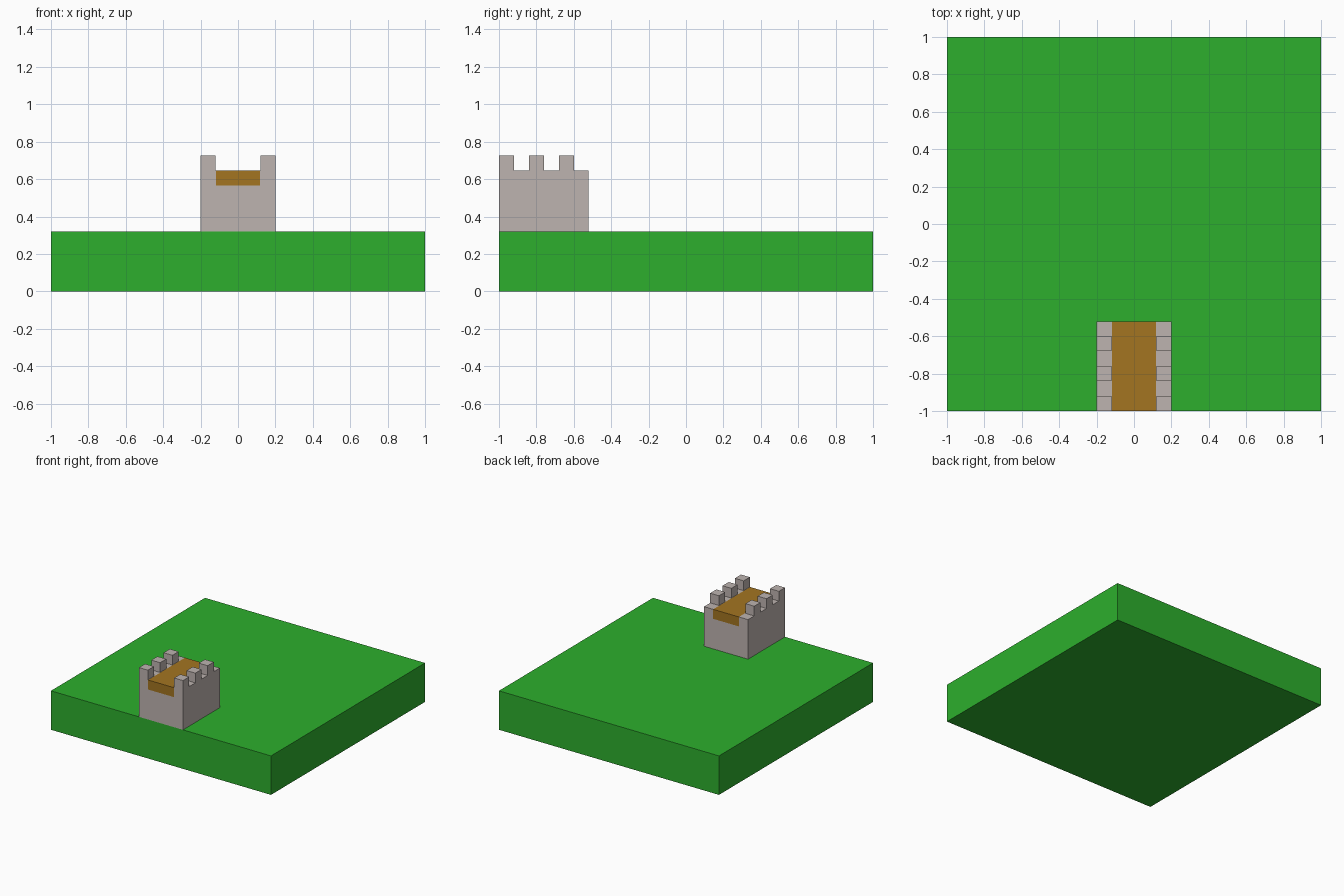
import bpy
import bmesh

old = bpy.data.objects.get("Cube")
if old:
    bpy.data.objects.remove(old, do_unlink=True)


def material(name, rgb):
    m = bpy.data.materials.new(name)
    m.use_nodes = True
    m.diffuse_color = (*rgb, 1)
    bsdf = m.node_tree.nodes["Principled BSDF"]
    bsdf.inputs["Base Color"].default_value = (*rgb, 1)
    bsdf.inputs["Roughness"].default_value = 0.9
    return m


GREEN = material("grass green", (0.026, 0.429, 0.026))
STONE = material("stone grey", (0.515, 0.456, 0.434))
BROWN = material("path brown", (0.366, 0.178, 0.015))


def extrude_y(name, profile, y0, y1, mat):
    """Sweep an x-z profile from y0 to y1."""
    bm = bmesh.new()
    face = bm.faces.new([bm.verts.new((x, y0, z)) for x, z in profile])
    new = bmesh.ops.extrude_face_region(bm, geom=[face])["geom"]
    verts = [g for g in new if isinstance(g, bmesh.types.BMVert)]
    bmesh.ops.translate(bm, vec=(0, y1 - y0, 0), verts=verts)
    bmesh.ops.recalc_face_normals(bm, faces=bm.faces)
    mesh = bpy.data.meshes.new(name)
    bm.to_mesh(mesh)
    bm.free()
    mesh.materials.append(mat)
    obj = bpy.data.objects.new(name, mesh)
    bpy.context.collection.objects.link(obj)
    return obj


def rect(x0, x1, z0, z1):
    return [(x0, z0), (x1, z0), (x1, z1), (x0, z1)]


GROUND, DECK, TOP = 0.32, 0.645, 0.725   # key heights
OUT, INN, BED = 0.2, 0.117, 0.567        # wall width, channel width, channel floor
FRONT, BACK = -1.0, -0.52

# Ground slab
extrude_y("ground_slab", rect(-1, 1, 0, GROUND), -1, 1, GREEN)

# Bridge body with a channel for the walkway
channel = [(-OUT, GROUND), (OUT, GROUND), (OUT, DECK), (INN, DECK),
           (INN, BED), (-INN, BED), (-INN, DECK), (-OUT, DECK)]
extrude_y("stone_bridge", channel, FRONT, BACK, STONE)

# Walkway filling the channel
extrude_y("walkway", rect(-INN, INN, BED, DECK), FRONT, BACK, BROWN)

# Battlements on both sides
for side, sign in (("left", 1), ("right", -1)):
    for i in range(3):
        y = FRONT + 0.16 * i
        extrude_y(f"battlement_{side}_{i + 1}",
                  rect(sign * 0.12, sign * OUT, DECK, TOP), y, y + 0.08, STONE)
